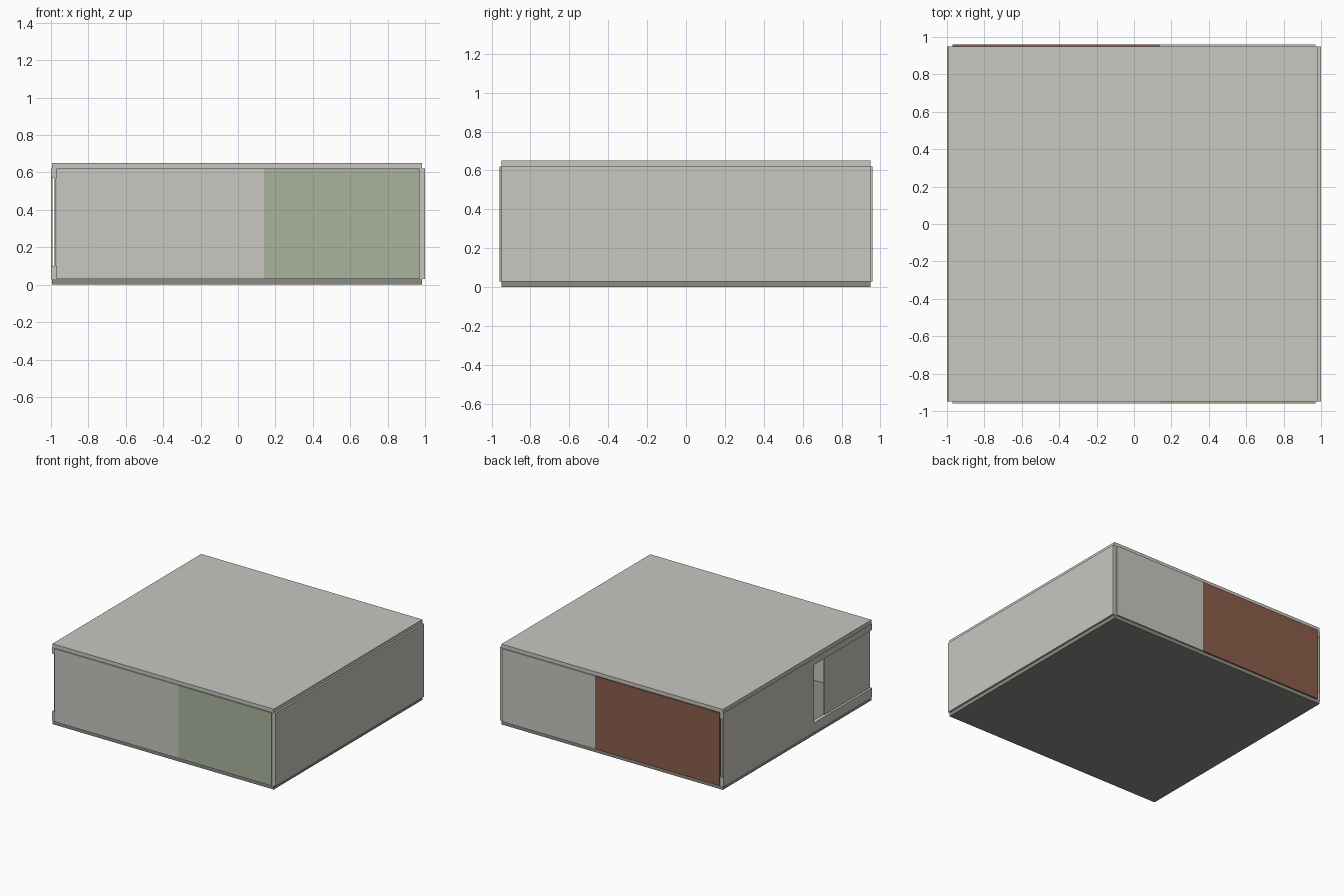
import bpy

if "Cube" in bpy.data.objects:
    bpy.data.objects.remove(bpy.data.objects["Cube"])


def material(name, r, g, b):
    # flat colour given as sRGB 0-255, stored as linear
    lin = [((c / 255 + 0.055) / 1.055) ** 2.4 for c in (r, g, b)]
    m = bpy.data.materials.new(name)
    m.diffuse_color = (*lin, 1)
    m.use_nodes = True
    m.node_tree.nodes["Principled BSDF"].inputs["Base Color"].default_value = m.diffuse_color
    return m


PLASTER = material("plaster grey", 201, 199, 193)
GREEN = material("sage green", 170, 180, 158)
BROWN = material("brick brown", 138, 94, 75)
FLOOR = material("dark floor grey", 140, 139, 133)


def box(name, x, y, z, mat):
    # axis aligned box from min/max pairs
    bpy.ops.mesh.primitive_cube_add(
        size=1, location=[(a + b) / 2 for a, b in (x, y, z)])
    o = bpy.context.object
    o.name = name
    o.scale = [b - a for a, b in (x, y, z)]
    bpy.ops.object.transform_apply(location=False, rotation=False, scale=True)
    o.data.materials.append(mat)
    return o


WALL_Z = (0.03, 0.62)
SPLIT = 0.14

# floor and ceiling slabs
box("floor_slab", (-0.995, 0.985), (-0.95, 0.95), (0.0, 0.03), FLOOR)
box("ceiling_slab", (-0.995, 0.985), (-0.95, 0.95), (0.62, 0.65), PLASTER)

# front and back walls, each split into two colours
for side, s, left, right in (("front", -1, PLASTER, GREEN), ("back", 1, BROWN, PLASTER)):
    y = sorted((s * 0.94, s * 0.96))
    box(side + "_wall_left", (-0.97, SPLIT), y, WALL_Z, left)
    box(side + "_wall_right", (SPLIT, 0.97), y, WALL_Z, right)

# right side wall
box("right_wall", (0.97, 1.0), (-0.95, 0.95), WALL_Z, PLASTER)

# left side: two tracks with sliding panels and a narrow opening
box("lower_track", (-1.0, -0.97), (-0.95, 0.95), (0.03, 0.10), PLASTER)
box("upper_track", (-1.0, -0.97), (-0.95, 0.95), (0.57, 0.62), PLASTER)
box("outer_sliding_panel", (-1.0, -0.993), (-0.21, 0.95), (0.10, 0.57), PLASTER)
box("inner_sliding_panel", (-0.982, -0.972), (-0.95, -0.37), (0.10, 0.57), PLASTER)
